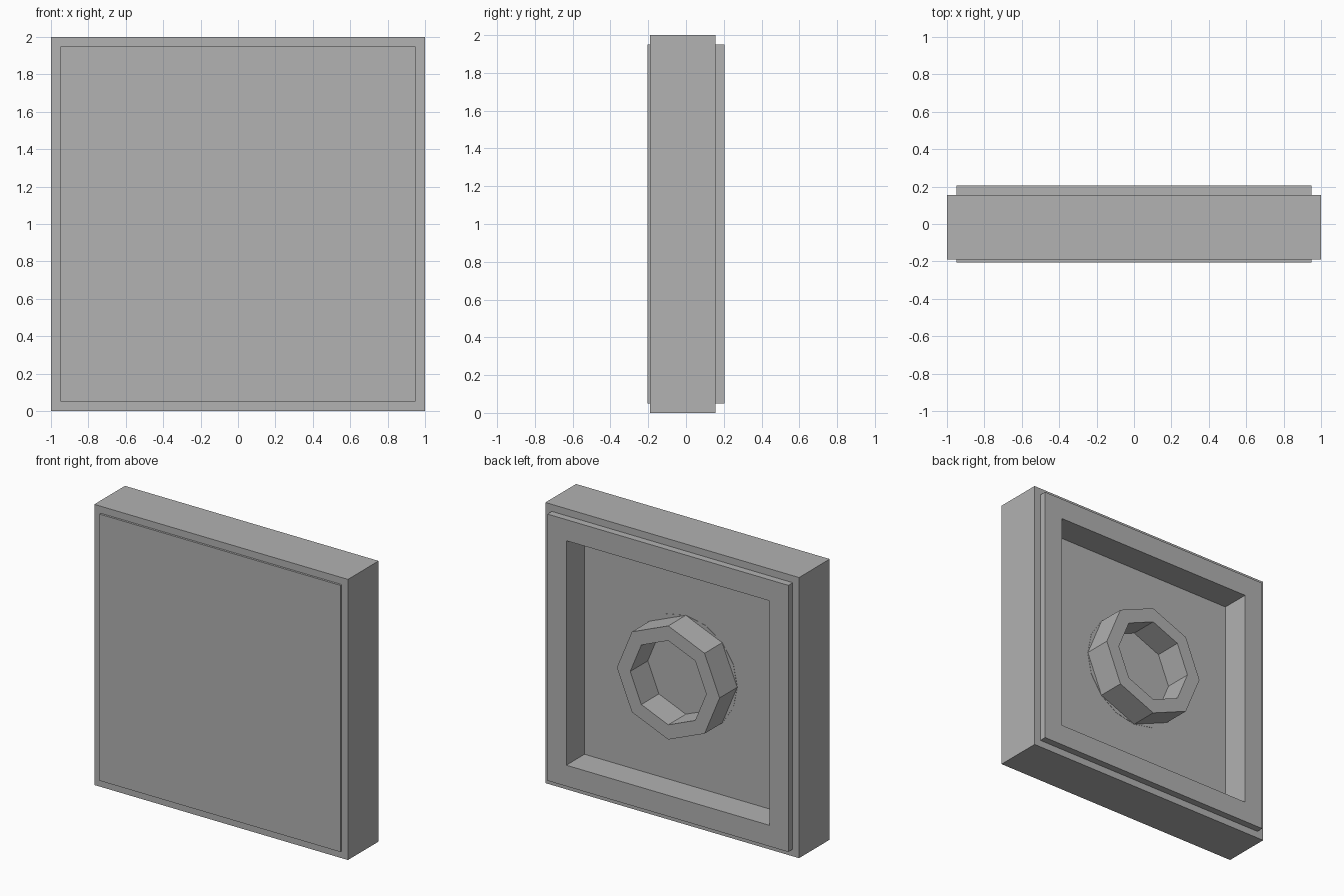
import bpy
import bmesh
from math import sin, cos, pi, sqrt

cube = bpy.data.objects.get("Cube")
if cube:
    bpy.data.objects.remove(cube, do_unlink=True)

grey = bpy.data.materials.new("plain grey")
grey.use_nodes = True
colour = (0.445, 0.445, 0.445, 1)
grey.diffuse_color = colour
grey.node_tree.nodes["Principled BSDF"].inputs["Base Color"].default_value = colour


def loft(name, profile, sides, phase=0.0, caps=(False, False)):
    """Sweep (radius, y) points around the y axis as a flat-sided solid."""
    bm = bmesh.new()
    rings = []
    for radius, y in profile:
        angles = [phase + 2 * pi * i / sides for i in range(sides)]
        rings.append([bm.verts.new((radius * cos(a), y, radius * sin(a))) for a in angles])
    for a, b in zip(rings, rings[1:]):
        for i in range(sides):
            j = (i + 1) % sides
            bm.faces.new((a[i], a[j], b[j], b[i]))
    for ring, capped in zip((rings[0], rings[-1]), caps):
        if capped:
            bm.faces.new(ring)
    bmesh.ops.recalc_face_normals(bm, faces=bm.faces)
    mesh = bpy.data.meshes.new(name)
    bm.to_mesh(mesh)
    bm.free()
    mesh.materials.append(grey)
    obj = bpy.data.objects.new(name, mesh)
    obj.location.z = 1
    bpy.context.collection.objects.link(obj)
    return obj


# Square panel: raised front plate, body, stepped back lip and recess
panel = [(0.95, -0.205), (0.95, -0.19), (1, -0.19), (1, 0.155),
         (0.95, 0.155), (0.95, 0.205), (0.8, 0.205), (0.8, 0)]
loft("panel", [(h * sqrt(2), y) for h, y in panel], 4, pi / 4, (True, True))

# Thin round base on the recess floor
loft("boss_base", [(0.405, -0.002), (0.405, 0.002)], 16, 0, (True, True))

# Octagonal tube standing in the recess
tube = [(0.405, 0), (0.405, 0.2), (0.3, 0.2), (0.3, 0), (0.405, 0)]
tube_obj = loft("boss_tube", tube, 8)
bm = bmesh.new()
bm.from_mesh(tube_obj.data)
bmesh.ops.remove_doubles(bm, verts=bm.verts, dist=0.0001)
bmesh.ops.recalc_face_normals(bm, faces=bm.faces)
bm.to_mesh(tube_obj.data)
bm.free()
